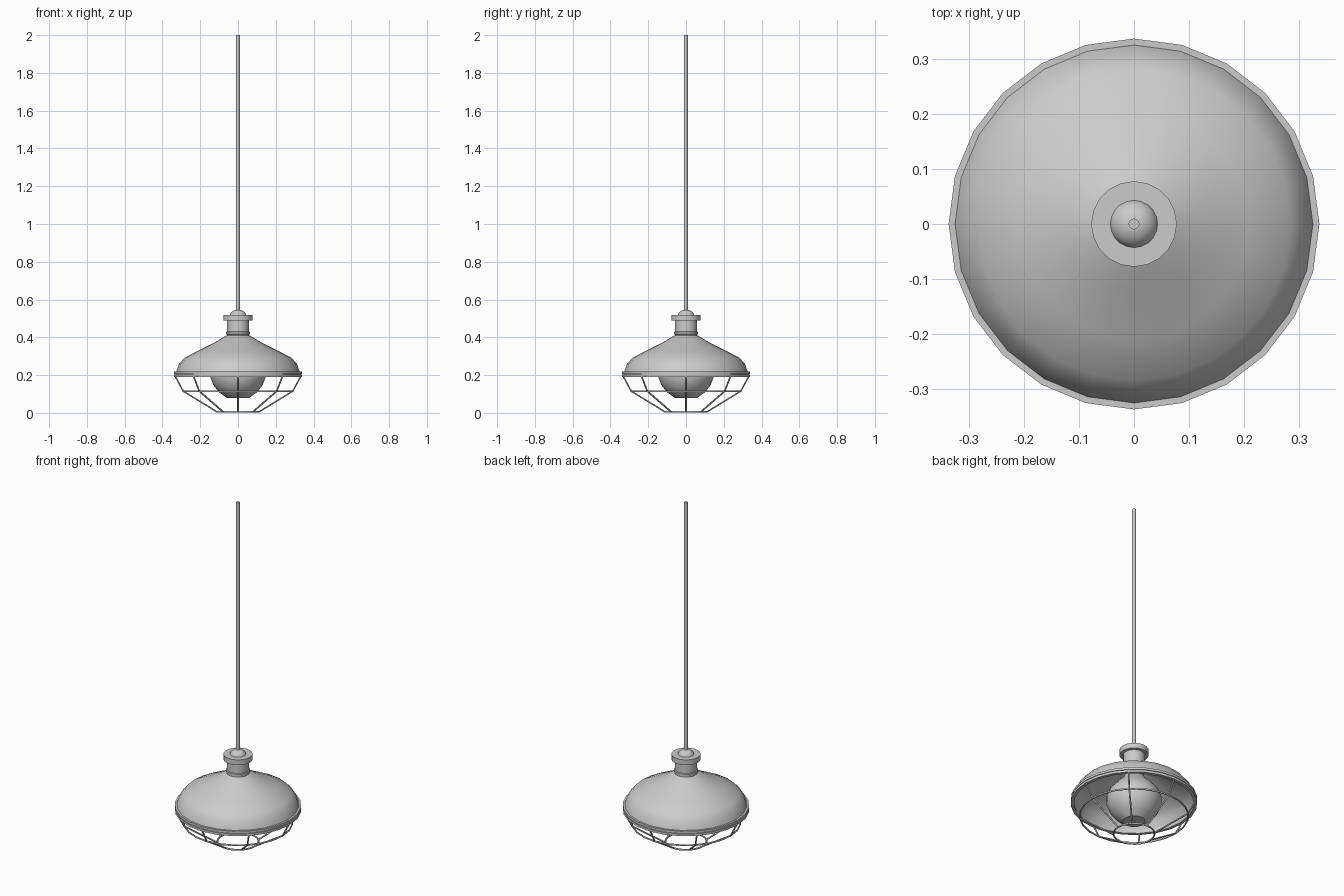
import bpy, bmesh, math

if "Cube" in bpy.data.objects:
    bpy.data.objects.remove(bpy.data.objects["Cube"])

def lathe(name, profile, sides=24, closed=False, angle=35):
    """Spin an (r, z) profile about z; r = 0 makes a pole."""
    bm = bmesh.new()
    rows = []
    for r, z in profile:
        if r == 0:
            rows.append([bm.verts.new((0, 0, z))] * sides)
        else:
            rows.append([bm.verts.new((r * math.cos(2 * math.pi * i / sides),
                                       r * math.sin(2 * math.pi * i / sides), z))
                         for i in range(sides)])
    pairs = list(zip(rows, rows[1:]))
    if closed:
        pairs.append((rows[-1], rows[0]))
    for a, b in pairs:
        for i in range(sides):
            j = (i + 1) % sides
            bm.faces.new(list(dict.fromkeys((a[i], a[j], b[j], b[i]))))
    bmesh.ops.recalc_face_normals(bm, faces=bm.faces)
    me = bpy.data.meshes.new(name)
    bm.to_mesh(me)
    bm.free()
    ob = bpy.data.objects.new(name, me)
    bpy.context.collection.objects.link(ob)
    finish(ob, angle)
    return ob

def finish(ob, angle=35):
    bpy.ops.object.select_all(action='DESELECT')
    ob.select_set(True)
    bpy.context.view_layer.objects.active = ob
    if ob.type == 'CURVE':
        bpy.ops.object.convert(target='MESH')
    bpy.ops.object.shade_smooth_by_angle(angle=math.radians(angle))

def wires(name, paths, cyclic, radius):
    cu = bpy.data.curves.new(name, 'CURVE')
    cu.dimensions = '3D'
    cu.bevel_depth = radius
    cu.bevel_resolution = 1
    cu.use_fill_caps = True
    for pts in paths:
        sp = cu.splines.new('POLY')
        sp.points.add(len(pts) - 1)
        for p, co in zip(sp.points, pts):
            p.co = (*co, 1)
        sp.use_cyclic_u = cyclic
    ob = bpy.data.objects.new(name, cu)
    bpy.context.collection.objects.link(ob)
    finish(ob, 60)

def polar(r, a, z):
    return (r * math.cos(a), r * math.sin(a), z)

# Hanging rod
lathe("rod", [(0, 0.53), (0.01, 0.53), (0.01, 2.0), (0, 2.0)], 12)

# Domed cap on the collar
lathe("cap_dome", [(0.044, 0.51), (0.043, 0.52), (0.037, 0.531),
                   (0.026, 0.54), (0.013, 0.545), (0, 0.546)], 20, angle=60)

# Collar and neck
lathe("collar", [(0, 0.519), (0.078, 0.519), (0.078, 0.488), (0, 0.488)], 20)
lathe("neck", [(0, 0.49), (0.059, 0.49), (0.059, 0.43), (0.064, 0.428),
               (0.064, 0.418), (0.06, 0.416), (0.06, 0.4), (0, 0.4)], 20)

# Open shade: outer skin, then inner skin
outer = [(0.055, 0.411), (0.068, 0.406), (0.125, 0.372), (0.21, 0.33),
         (0.285, 0.291), (0.313, 0.258), (0.328, 0.215)]
inner = [(r - 0.006, z - 0.006) for r, z in reversed(outer)]
lathe("shade", [(0, 0.411)] + outer + inner + [(0, 0.405)], 24, angle=40)

# Two stacked rim bands
for name, z0, z1 in (("rim_upper", 0.207, 0.22), ("rim_lower", 0.191, 0.204)):
    lathe(name, [(0.338, z0), (0.338, z1), (0.32, z1), (0.32, z0)], 24, closed=True)
lathe("rim_groove", [(0.332, 0.2), (0.332, 0.212), (0.32, 0.212), (0.32, 0.2)], 24, closed=True)

# Bulb, narrowing up into its socket
lathe("bulb", [(0, 0.08), (0.06, 0.08), (0.1, 0.109), (0.13, 0.146), (0.147, 0.19),
               (0.147, 0.225), (0.132, 0.262), (0.1, 0.3), (0.065, 0.335),
               (0.05, 0.36), (0.05, 0.405)], 24, angle=35)

# Wire cage: eight ribs and two hoops
wires("cage_ribs", [[polar(r, k * math.pi / 4, z) for r, z in
                     ((0.333, 0.195), (0.29, 0.115), (0.11, 0.005))] for k in range(8)],
      False, 0.0045)
wires("cage_hoops", [[polar(r, i * math.pi / 12, z) for i in range(24)]
                     for r, z in ((0.29, 0.115), (0.11, 0.005))], True, 0.0048)
